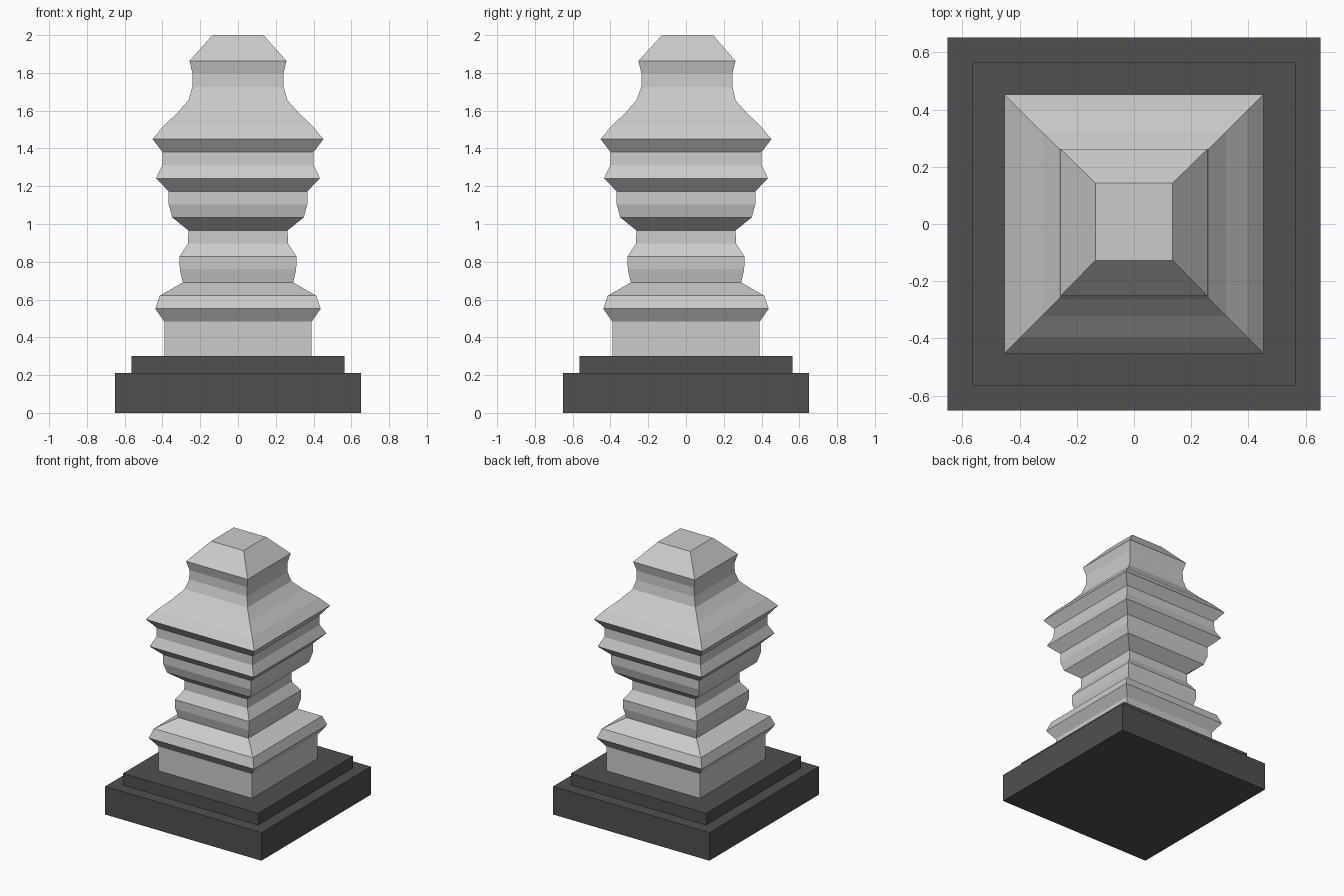
import bpy
import bmesh

if "Cube" in bpy.data.objects:
    bpy.data.objects.remove(bpy.data.objects["Cube"])


def stack(name, rings, material=None):
    """Closed square-section solid through rings of (half_width, z, y_shift)."""
    bm = bmesh.new()
    loops = []
    for half, z, dy in rings:
        loops.append([bm.verts.new((sx * half, sy * half + dy, z))
                      for sx, sy in ((-1, -1), (1, -1), (1, 1), (-1, 1))])
    for low, high in zip(loops, loops[1:]):
        for i in range(4):
            j = (i + 1) % 4
            bm.faces.new((low[i], low[j], high[j], high[i]))
    bm.faces.new(loops[0][::-1])
    bm.faces.new(loops[-1])
    mesh = bpy.data.meshes.new(name)
    bm.to_mesh(mesh)
    bm.free()
    obj = bpy.data.objects.new(name, mesh)
    bpy.context.collection.objects.link(obj)
    if material:
        mesh.materials.append(material)
    return obj


dark = bpy.data.materials.new("dark_stone")
dark.diffuse_color = (0.08, 0.08, 0.08, 1)
dark.use_nodes = True
dark.node_tree.nodes["Principled BSDF"].inputs["Base Color"].default_value = dark.diffuse_color

# Stepped plinth
PLINTH_TOP = 0.30
stack("plinth", [(0.652, 0, 0), (0.652, 0.212, 0), (0.564, 0.212, 0),
                 (0.564, PLINTH_TOP, 0)], dark)

# Moulded square column: straight foot, then evenly spaced profile levels
FOOT_TOP, STEP = 0.483, 0.069
widths = [0.39, 0.438, 0.413, 0.292, 0.308, 0.31, 0.264, 0.263,
          0.348, 0.367, 0.367, 0.434, 0.401, 0.399, 0.452, 0.395,
          0.322, 0.262, 0.242, 0.24, 0.257]
rings = [(widths[0], PLINTH_TOP, 0)]
rings += [(w, FOOT_TOP + i * STEP, 0.005 if i > 17 else 0)
          for i, w in enumerate(widths)]
# Flat-topped cap
rings.append((0.135, 2.0, 0.008))
stack("column", rings)
